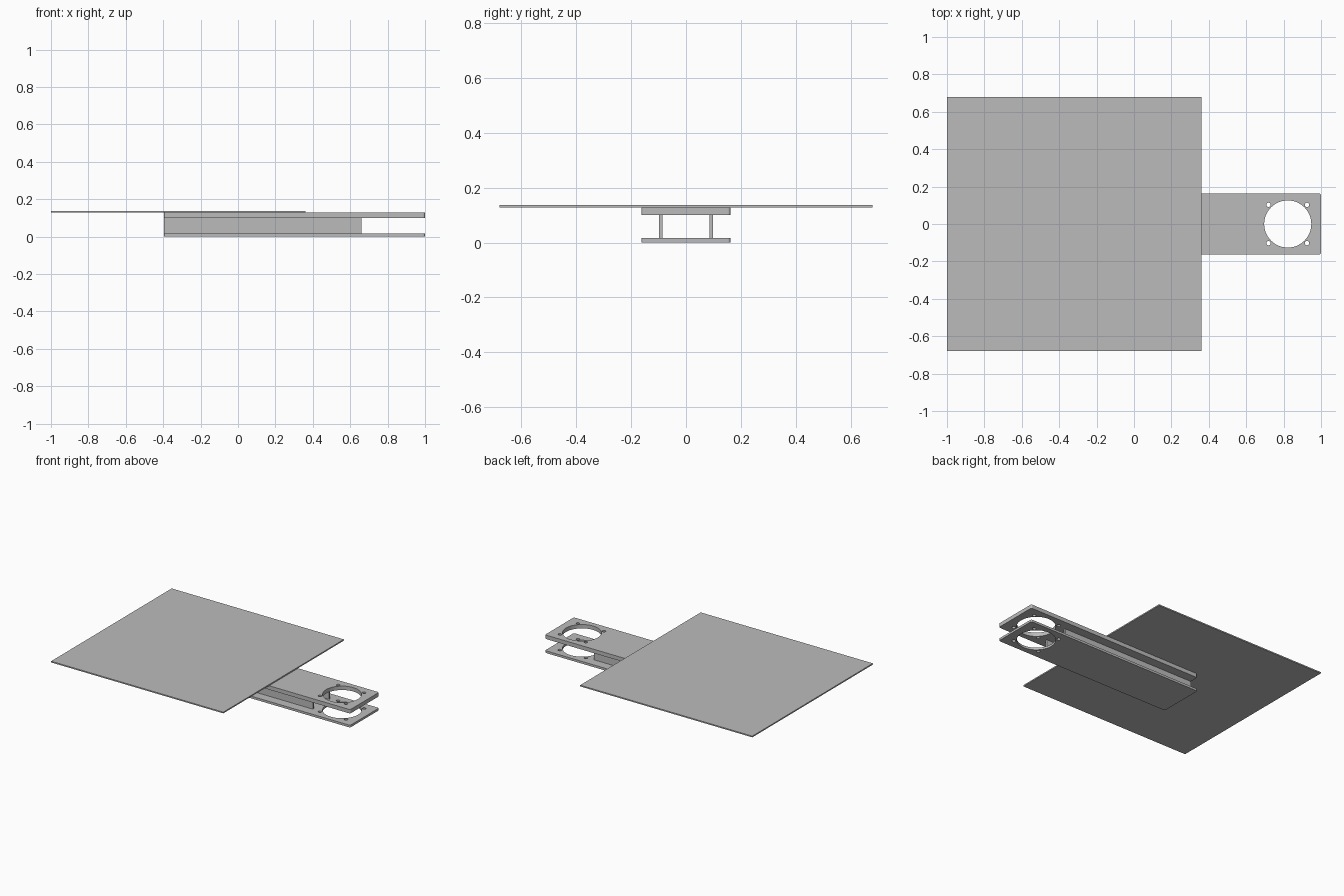
import bpy, bmesh
from math import cos, sin, pi, radians
from mathutils import Vector

cube = bpy.data.objects.get("Cube")
if cube:
    bpy.data.objects.remove(cube, do_unlink=True)

grey = bpy.data.materials.new("plain_grey")
grey.use_nodes = True
grey.diffuse_color = (0.5, 0.5, 0.5, 1)
grey.node_tree.nodes["Principled BSDF"].inputs["Base Color"].default_value = (0.5, 0.5, 0.5, 1)


def arc(cx, cy, r, start, end, n):
    """Points along an arc, angles in degrees."""
    return [(cx + r * cos(radians(start + (end - start) * i / n)),
             cy + r * sin(radians(start + (end - start) * i / n))) for i in range(n + 1)]


def circle(cx, cy, r, n):
    return arc(cx, cy, r, 0, 360, n)[:-1]


def rectangle(x0, x1, y0, y1, r=0):
    if not r:
        return [(x0, y0), (x1, y0), (x1, y1), (x0, y1)]
    return (arc(x1 - r, y1 - r, r, 0, 90, 6) + arc(x0 + r, y1 - r, r, 90, 180, 6)
            + arc(x0 + r, y0 + r, r, 180, 270, 6) + arc(x1 - r, y0 + r, r, 270, 360, 6))


def plate(name, loops, z0, z1):
    """Flat sheet from an outline and optional hole loops, extruded upward."""
    bm = bmesh.new()
    for loop in loops:
        vs = [bm.verts.new((x, y, z0)) for x, y in loop]
        for a, b in zip(vs, vs[1:] + vs[:1]):
            bm.edges.new((a, b))
    bmesh.ops.triangle_fill(bm, edges=bm.edges[:], use_beauty=True, normal=Vector((0, 0, 1)))
    top = bmesh.ops.extrude_face_region(bm, geom=bm.faces[:], use_keep_orig=True)
    moved = [g for g in top["geom"] if isinstance(g, bmesh.types.BMVert)]
    bmesh.ops.translate(bm, verts=moved, vec=(0, 0, z1 - z0))
    bmesh.ops.recalc_face_normals(bm, faces=bm.faces[:])
    mesh = bpy.data.meshes.new(name)
    bm.to_mesh(mesh)
    bm.free()
    mesh.materials.append(grey)
    obj = bpy.data.objects.new(name, mesh)
    bpy.context.collection.objects.link(obj)
    return obj


# Thin square panel on top
plate("top_panel", [rectangle(-1, 0.36, -0.68, 0.68)], 0.128, 0.137)

# Two arms, each with a large bore and four screw holes
HUB = 0.822
arm = [rectangle(-0.395, 1, -0.163, 0.163, 0.012), circle(HUB, 0, 0.126, 64)]
arm += [circle(HUB + sx * 0.103, sy * 0.102, 0.012, 16) for sx in (-1, 1) for sy in (-1, 1)]
plate("upper_arm", arm, 0.1, 0.128)
plate("lower_arm", arm, 0, 0.016)

# Upright webs joining the arms
for side, name in ((-1, "right_web"), (1, "left_web")):
    y = side * 0.092
    plate(name, [rectangle(-0.395, 0.66, y - 0.006, y + 0.006)], 0.016, 0.1)
